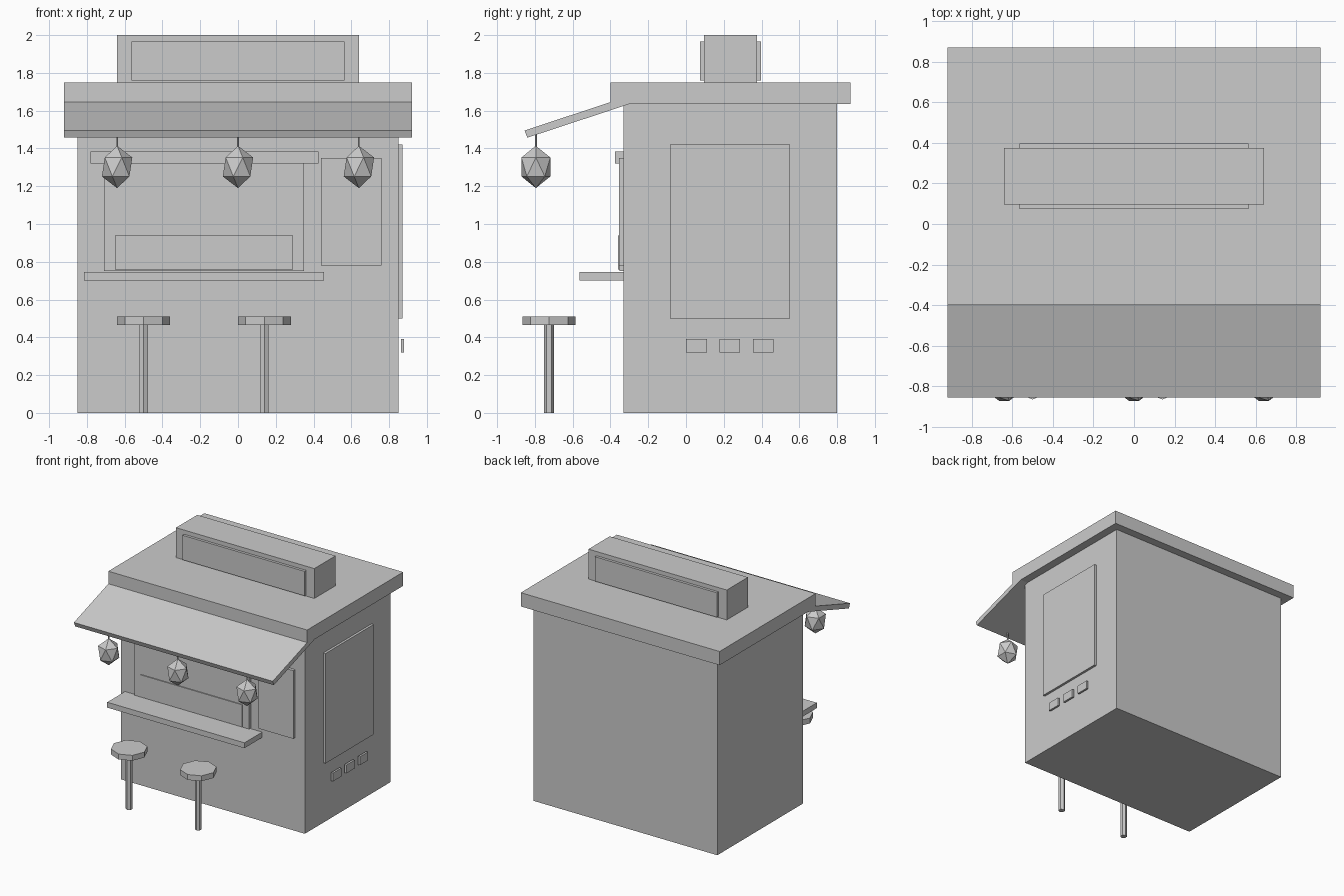
import bpy
import bmesh
from mathutils import Matrix

if "Cube" in bpy.data.objects:
    bpy.data.objects.remove(bpy.data.objects["Cube"])

# One flat grey finish
grey = bpy.data.materials.new("light_grey")
grey.use_nodes = True
grey.diffuse_color = (0.6, 0.6, 0.6, 1)
grey.node_tree.nodes["Principled BSDF"].inputs["Base Color"].default_value = grey.diffuse_color


def finish(name, bm):
    bmesh.ops.recalc_face_normals(bm, faces=bm.faces)
    mesh = bpy.data.meshes.new(name)
    bm.to_mesh(mesh)
    bm.free()
    mesh.materials.append(grey)
    obj = bpy.data.objects.new(name, mesh)
    bpy.context.collection.objects.link(obj)
    return obj


def box(name, x, y, z):
    """Box from (low, high) ranges on each axis."""
    bm = bmesh.new()
    bmesh.ops.create_cube(bm, size=1)
    for v in bm.verts:
        v.co = [r[0] if c < 0 else r[1] for c, r in zip(v.co, (x, y, z))]
    return finish(name, bm)


def prism(name, x, y, z, radius, sides):
    """Upright cylinder between the two heights in z."""
    bm = bmesh.new()
    bmesh.ops.create_cone(bm, cap_ends=True, segments=sides, radius1=radius,
                          radius2=radius, depth=z[1] - z[0],
                          matrix=Matrix.Translation((x, y, sum(z) / 2)))
    return finish(name, bm)


# Building shell and roof
WALL = -0.33
box("body", (-0.85, 0.85), (WALL, 0.80), (0, 1.64))
box("roof", (-0.92, 0.92), (-0.40, 0.87), (1.635, 1.75))

# Sloping awning, extruded from its side profile
bm = bmesh.new()
profile = [(-0.40, 1.645), (-0.855, 1.495), (-0.84, 1.457), (-0.30, 1.635)]
face = bm.faces.new([bm.verts.new((-0.92, y, z)) for y, z in profile])
side = bmesh.ops.extrude_face_region(bm, geom=[face])["geom"]
bmesh.ops.translate(bm, vec=(1.84, 0, 0),
                    verts=[g for g in side if isinstance(g, bmesh.types.BMVert)])
finish("awning", bm)

# Rooftop sign with a panel on both faces
box("roof_sign", (-0.64, 0.64), (0.095, 0.375), (1.75, 2.0))
box("sign_panel_front", (-0.565, 0.565), (0.073, 0.095), (1.76, 1.965))
box("sign_panel_back", (-0.565, 0.565), (0.375, 0.397), (1.76, 1.965))

# Serving window, its trim and the counter
box("serving_window", (-0.71, 0.35), (-0.352, WALL), (0.75, 1.32))
box("window_lower_panel", (-0.65, 0.29), (-0.36, -0.352), (0.76, 0.94))
box("window_header", (-0.78, 0.425), (-0.375, WALL), (1.32, 1.385))
box("counter", (-0.815, 0.455), (-0.565, WALL), (0.70, 0.745))
box("menu_board", (0.44, 0.76), (-0.355, WALL), (0.78, 1.35))

# Side display and its row of buttons
box("side_display", (0.85, 0.87), (-0.085, 0.55), (0.50, 1.42))
for i in range(3):
    y = 0.177 * i
    box(f"button_{i + 1}", (0.863, 0.88), (y, y + 0.11), (0.32, 0.39))

# Stools
for name, x in (("right", -0.50), ("left", 0.14)):
    prism(f"{name}_stool_seat", x, -0.725, (0.465, 0.51), 0.14, 8)
    prism(f"{name}_stool_leg", x, -0.725, (0, 0.465), 0.026, 6)

# Faceted lanterns hanging from the awning
for name, x in (("right", -0.64), ("middle", 0), ("left", 0.64)):
    bm = bmesh.new()
    bmesh.ops.create_icosphere(bm, subdivisions=1, radius=1)
    bmesh.ops.scale(bm, vec=(0.09, 0.09, 0.112), verts=bm.verts)
    bmesh.ops.translate(bm, vec=(x, -0.795, 1.302), verts=bm.verts)
    finish(f"{name}_lantern", bm)
    prism(f"{name}_lantern_cord", x, -0.795, (1.40, 1.476), 0.005, 6)
